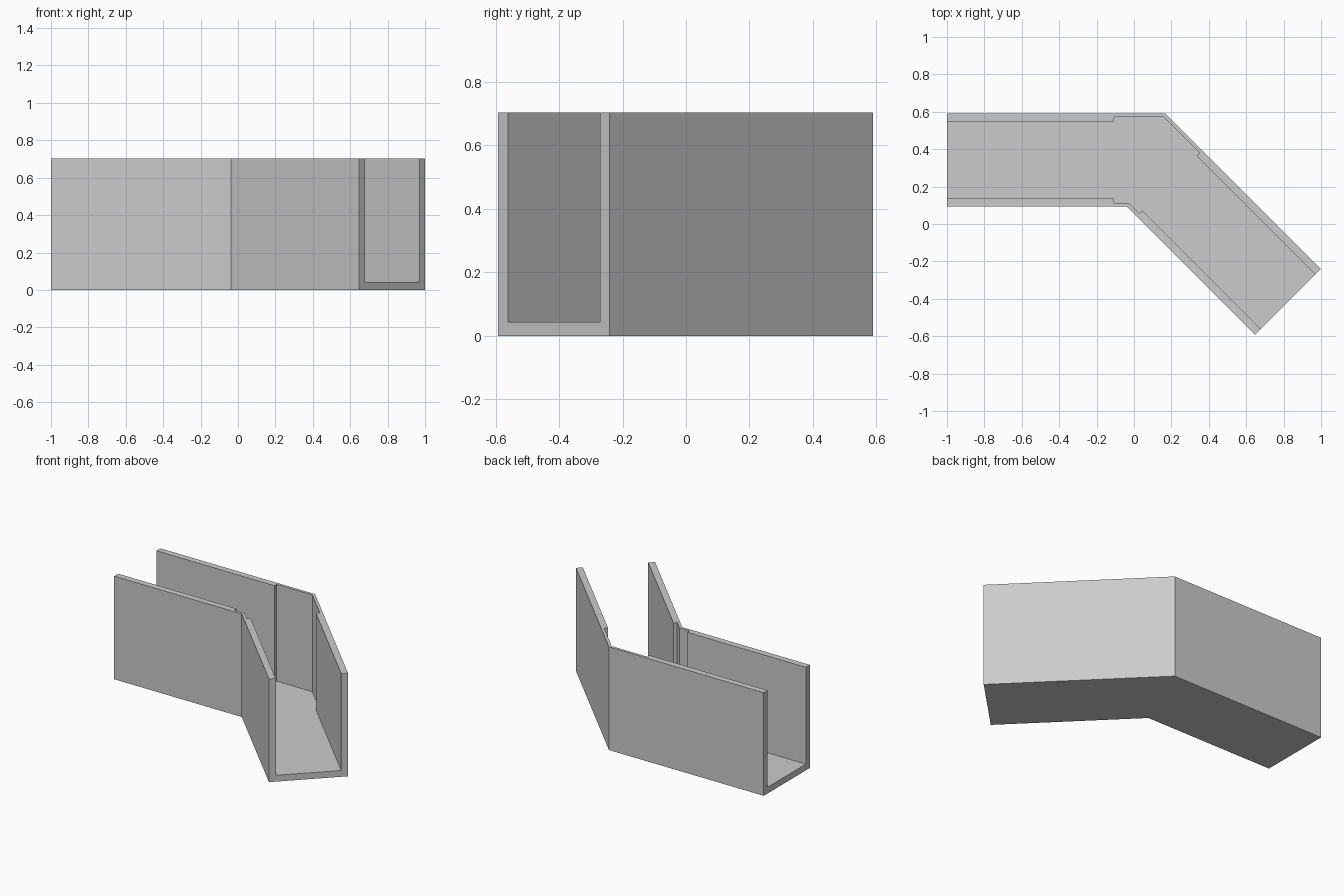
import bpy
import bmesh
from math import radians, tan
from mathutils import Vector

cube = bpy.data.objects.get("Cube")
if cube:
    bpy.data.objects.remove(cube, do_unlink=True)

WIDTH, HEIGHT = 0.497, 0.704
FLOOR, WALL, THIN = 0.043, 0.043, 0.019
RECESS = 0.277                       # recess length from the outer bend
BEND = Vector((0.169, 0.59))         # outer corner of the bend
LEG_A, LEG_B = 1.169, 1.1745         # outer leg lengths
HALF_TURN = tan(radians(22.5))
DIR_A, IN_A = Vector((-1, 0)), Vector((0, -1))
DIR_B, IN_B = Vector((1, -1)).normalized(), Vector((-1, -1)).normalized()

grey = bpy.data.materials.new("plain_grey")
grey.use_nodes = True
colour = (0.6, 0.6, 0.6, 1)
grey.diffuse_color = colour
grey.node_tree.nodes["Principled BSDF"].inputs["Base Color"].default_value = colour


def leg_a(along, inset):
    return BEND + DIR_A * along + IN_A * inset


def leg_b(along, inset):
    return BEND + DIR_B * along + IN_B * inset


def bend(inset):
    return leg_a(inset * HALF_TURN, inset)


def prism(name, outline, bottom, top):
    bm = bmesh.new()
    base = bm.faces.new([bm.verts.new((p.x, p.y, bottom)) for p in outline])
    cap = bmesh.ops.extrude_face_region(bm, geom=[base])["geom"]
    bmesh.ops.translate(bm, vec=(0, 0, top - bottom),
                        verts=[v for v in cap if isinstance(v, bmesh.types.BMVert)])
    bmesh.ops.recalc_face_normals(bm, faces=bm.faces)
    mesh = bpy.data.meshes.new(name)
    bm.to_mesh(mesh)
    bm.free()
    mesh.materials.append(grey)
    obj = bpy.data.objects.new(name, mesh)
    bpy.context.collection.objects.link(obj)
    return obj


def channel_side(wall, thin):
    """Inner face of one wall, from the leg A end to the leg B end."""
    return [leg_a(LEG_A + 0.1, wall), leg_a(RECESS, wall), leg_a(RECESS, thin),
            bend(thin),
            leg_b(RECESS, thin), leg_b(RECESS, wall), leg_b(LEG_B + 0.1, wall)]


# Solid bent duct body
duct = prism("bent_channel", [
    leg_a(LEG_A, 0), bend(0), leg_b(LEG_B, 0),
    leg_b(LEG_B, WIDTH), bend(WIDTH), leg_a(LEG_A, WIDTH)], 0, HEIGHT)

# Open channel with a wider recess around the bend
outer_side = channel_side(WALL, THIN)
inner_side = channel_side(WIDTH - WALL, WIDTH - THIN)
cutter = prism("channel_cutter", outer_side + inner_side[::-1], FLOOR, HEIGHT + 0.1)
cutter.hide_render = True

cut = duct.modifiers.new("hollow", "BOOLEAN")
cut.operation = "DIFFERENCE"
cut.solver = "EXACT"
cut.object = cutter
bpy.context.view_layer.objects.active = duct
bpy.ops.object.modifier_apply(modifier=cut.name)
bpy.data.objects.remove(cutter, do_unlink=True)
